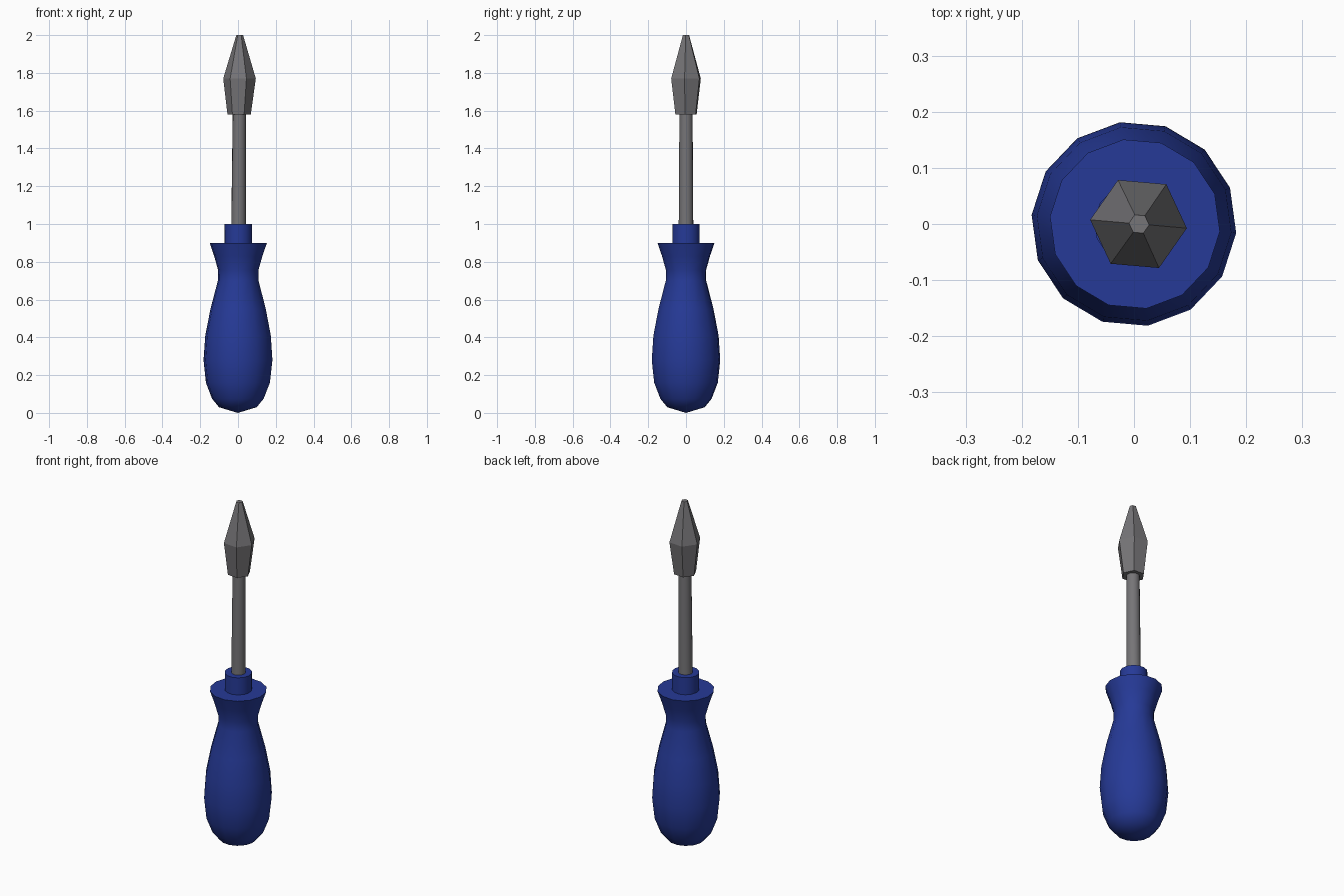
import bpy, bmesh, math

if "Cube" in bpy.data.objects:
    bpy.data.objects.remove(bpy.data.objects["Cube"])


def material(name, rgb):
    m = bpy.data.materials.new(name)
    m.diffuse_color = (*rgb, 1)
    m.use_nodes = True
    m.node_tree.nodes["Principled BSDF"].inputs["Base Color"].default_value = m.diffuse_color
    return m


BLUE = material("blue_plastic", (0.019, 0.042, 0.31))
GREY = material("grey_steel", (0.18, 0.176, 0.185))


def lathe(name, profile, sides, phase, mat, smooth_angle=None):
    """Stack of polygon rings (radius, z, centre x); radius 0 makes a pole."""
    bm = bmesh.new()
    rings = []
    for r, z, cx in profile:
        n = sides if r > 0 else 1
        rings.append([bm.verts.new((cx + r * math.cos(math.radians(phase) + math.tau * i / sides),
                                    r * math.sin(math.radians(phase) + math.tau * i / sides), z))
                      for i in range(n)])
    for a, b in zip(rings, rings[1:]):
        for i in range(sides):
            j = (i + 1) % sides
            if len(a) == 1:
                bm.faces.new((a[0], b[j], b[i]))
            else:
                bm.faces.new((a[i], a[j], b[j], b[i]))
    # Flat caps on open ends
    for ring in (rings[0], rings[-1]):
        if len(ring) > 1:
            bm.faces.new(ring)
    bmesh.ops.recalc_face_normals(bm, faces=bm.faces)
    me = bpy.data.meshes.new(name)
    bm.to_mesh(me)
    bm.free()
    me.materials.append(mat)
    ob = bpy.data.objects.new(name, me)
    bpy.context.collection.objects.link(ob)
    if smooth_angle:
        bpy.ops.object.select_all(action='DESELECT')
        ob.select_set(True)
        bpy.context.view_layer.objects.active = ob
        bpy.ops.object.shade_smooth_by_angle(angle=math.radians(smooth_angle))
    return ob


# Handle: bulbous grip, narrow neck, flared rim
grip = [(0, 0.0), (0.1, 0.03), (0.137, 0.075), (0.17, 0.16), (0.183, 0.28), (0.174, 0.41),
        (0.147, 0.55), (0.108, 0.7), (0.107, 0.755), (0.128, 0.83), (0.152, 0.9)]
lathe("handle", [(r, z, 0.003 * z - 0.001) for r, z in grip], 14, 20.66, BLUE, 50)

# Collar on top of the handle
lathe("collar", [(0.073, 0.88, 0.002), (0.073, 1.0, 0.002)], 14, 20.66, BLUE, 50)

# Steel shaft, slightly tapered
lathe("shaft", [(0.039, 0.98, 0.003), (0.035, 1.6, 0.007)], 14, 20.66, GREY, 50)

# Six-sided faceted tip
lathe("tip", [(0.062, 1.58, 0.006), (0.0865, 1.77, 0.008), (0.018, 2.0, 0.009)], 6, -5, GREY)
